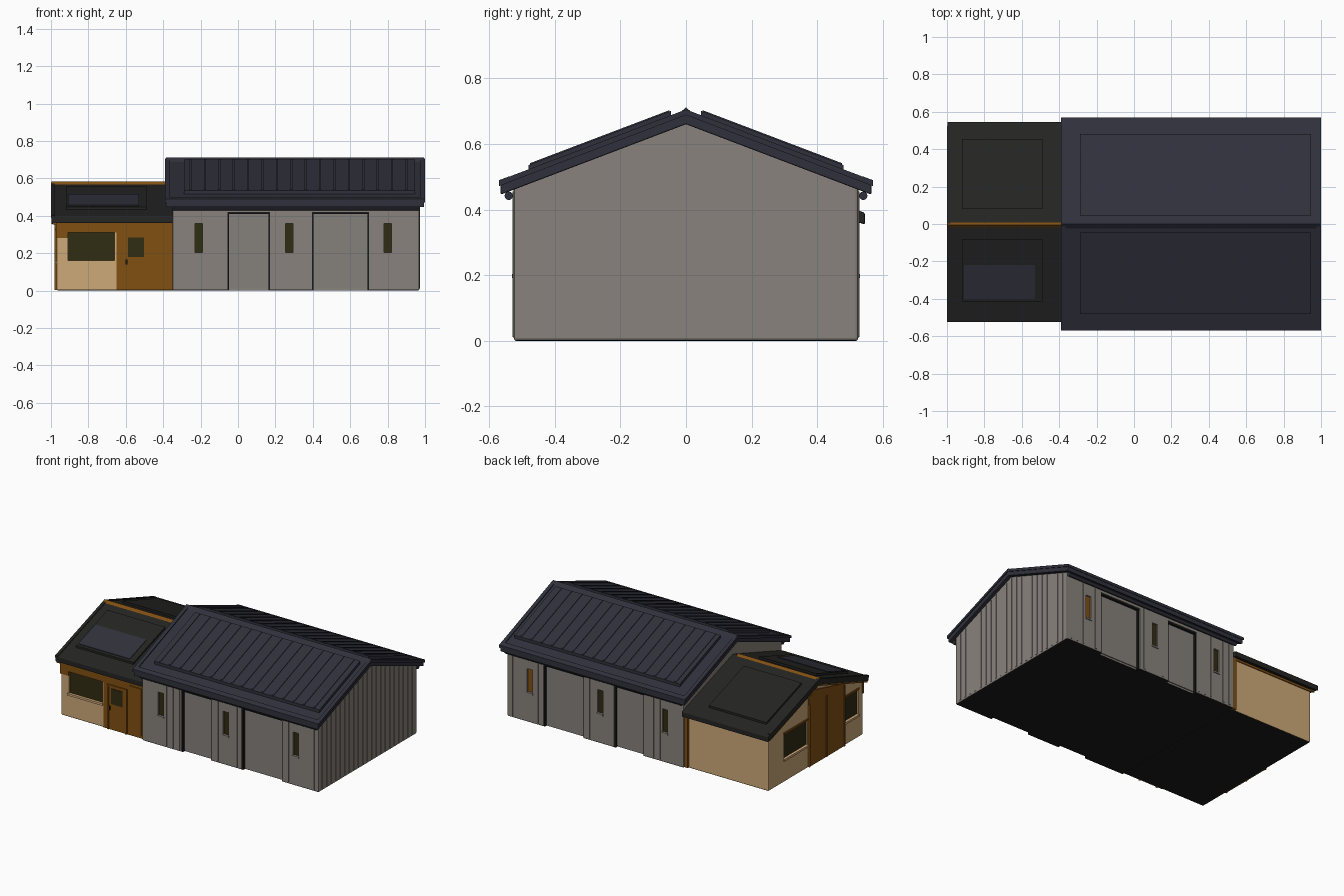
import bpy, bmesh

if "Cube" in bpy.data.objects:
    bpy.data.objects.remove(bpy.data.objects["Cube"], do_unlink=True)


def material(name, r, g, b):
    m = bpy.data.materials.new(name)
    m.use_nodes = True
    m.diffuse_color = (r, g, b, 1)
    bsdf = m.node_tree.nodes["Principled BSDF"]
    bsdf.inputs["Base Color"].default_value = (r, g, b, 1)
    bsdf.inputs["Roughness"].default_value = 0.8
    return m


GREY = material("grey cladding", .25, .225, .2)
DOOR = material("shutter grey", .235, .22, .2)
SLATE = material("slate blue roof", .03, .03, .045)
BLACK = material("charcoal roof", .018, .018, .017)
TAN = material("tan render", .62, .4, .19)
BROWN = material("brown timber", .22, .08, .006)
GLASS = material("dark olive glass", .03, .025, .006)
BASE = material("black base", .01, .01, .012)


def prism(name, profile, x0, x1, mat, bevel=0):
    """Extrude a y-z profile along x."""
    bm = bmesh.new()
    face = bm.faces.new([bm.verts.new((x0, y, z)) for y, z in profile])
    ext = bmesh.ops.extrude_face_region(bm, geom=[face])["geom"]
    moved = [v for v in ext if isinstance(v, bmesh.types.BMVert)]
    bmesh.ops.translate(bm, vec=(x1 - x0, 0, 0), verts=moved)
    bmesh.ops.recalc_face_normals(bm, faces=bm.faces)
    if bevel:
        bmesh.ops.bevel(bm, geom=bm.edges[:], offset=bevel, segments=2,
                        affect='EDGES', profile=.5)
    me = bpy.data.meshes.new(name)
    bm.to_mesh(me)
    bm.free()
    me.materials.append(mat)
    ob = bpy.data.objects.new(name, me)
    bpy.context.collection.objects.link(ob)
    return ob


def box(name, x0, x1, y0, y1, z0, z1, mat, bevel=0):
    return prism(name, [(y0, z0), (y1, z0), (y1, z1), (y0, z1)], x0, x1, mat, bevel)


def gable(half, eave, ridge):
    return [(-half, 0), (half, 0), (half, eave), (0, ridge), (-half, eave)]


def chevron(y0, y1, ridge, slope, thick):
    top = [(y0, ridge + slope * y0), (0, ridge), (y1, ridge - slope * y1)]
    return top + [(y, z - thick) for y, z in reversed(top)]


def on_slope(name, s, ya, yb, ridge, slope, height, x0, x1, mat):
    """Raised plate lying on one roof slope, on side s."""
    za, zb = ridge - slope * ya, ridge - slope * yb
    return prism(name, [(s * ya, za - .01), (s * yb, zb - .01),
                        (s * yb, zb + height), (s * ya, za + height)], x0, x1, mat)


def cut(body, *limits):
    cutter = box("cutter", *limits, None)
    mod = body.modifiers.new("opening", 'BOOLEAN')
    mod.operation, mod.solver, mod.object = 'DIFFERENCE', 'EXACT', cutter
    bpy.context.view_layer.objects.active = body
    bpy.ops.object.modifier_apply(modifier=mod.name)
    bpy.data.objects.remove(cutter, do_unlink=True)


def paint_underside(body):
    body.data.materials.append(BASE)
    slot = len(body.data.materials) - 1
    for p in body.data.polygons:
        if p.normal.z < -.9 and p.center.z < .01:
            p.material_index = slot


# Hall body with recessed shutters and slit windows on both long sides
W = .525
hall = prism("hall_walls", gable(W, .475, .675), -.35, .97, GREY, .008)
doors = [(-.055, .17), (.395, .70)]
slits = [(-.23, -.19), (.255, .295), (.78, .82)]
for s, side in ((-1, "front"), (1, "back")):
    def span(a, b):
        return sorted((s * a, s * b))
    for a, b in doors:
        cut(hall, a, b, *span(W - .025, W + .1), -.1, .42)
        box(side + "_shutter", a + .01, b - .01, *span(W - .035, W - .019), .012, .41, DOOR)
        for x in (a, b - .008):
            box(side + "_shutter_jamb", x, x + .008, *span(W - .03, W - .006), 0, .42, BASE)
        box(side + "_shutter_head", a, b, *span(W - .03, W - .004), .41, .42, BASE)
    for i, (a, b) in enumerate(slits):
        cut(hall, a, b, *span(W - .014, W + .1), .2, .36)
        brown = s > 0 and i == 2
        box(side + "_slit_window", a, b, *span(W - .02, W - .01), .2, .36,
            BROWN if brown else GLASS)
        box(side + "_slit_sill", a - .004, b + .004, *span(W - .01, W + .006), .192, .203, GREY)
    # Vertical cladding ribs between the openings
    x = -.32
    while x < .95:
        if not any(a - .016 < x < b + .012 for a, b in doors + slits):
            box(side + "_cladding_rib", x, x + .012, *span(W - .005, W + .003), .012, .455, GREY)
        x += .048
paint_underside(hall)

# Cladding ribs on the end wall, rising to the gable
for i in range(-10, 11):
    y = i * .048
    box("end_cladding_rib", .965, .973, y - .006, y + .006, .012, .655 - .38 * abs(y), GREY)

# Hall roof, with raised ribbed sheets, ridge cap and gutters
R, K = .698, .38
prism("hall_roof", chevron(-.565, .565, R, K, .038), -.385, .995, SLATE, .004)
prism("hall_ridge_cap", [(-.03, R - .014), (0, R + .014), (.03, R - .014)], -.385, .995, SLATE)
for s in (-1, 1):
    on_slope("hall_roof_sheet", s, .045, .48, R, K, .02, -.29, .945, SLATE)
    for i in range(16):
        x = -.26 + i * .077
        on_slope("hall_roof_rib", s, .05, .475, R, K, .024, x, x + .012, SLATE)
    for x in (-.39, .975):
        on_slope("hall_bargeboard", s, 0, .57, R, K, .007, x, x + .025, SLATE)
    on_slope("hall_eave_lip", s, .54, .57, R, K, .008, -.39, 1, SLATE)
    bpy.ops.mesh.primitive_cylinder_add(vertices=12, radius=.013, depth=1.32,
                                        location=(.31, s * .54, .442),
                                        rotation=(0, 1.5708, 0))
    gutter = bpy.context.object
    gutter.name = "hall_gutter"
    gutter.data.materials.append(SLATE)
    bpy.ops.object.shade_smooth_by_angle()

# Office annex body
H = .505
office = prism("office_walls", gable(H, .37, .545), -.97, -.34, TAN, .008)
cut(office, -.91, -.66, -.7, -H + .015, .16, .31)
cut(office, -1.1, -.955, .09, .34, .155, .325)
cut(office, -1.1, -.955, -.455, -.3, .155, .325)
paint_underside(office)

# Office glazing and pale sills
box("front_window", -.91, -.66, -H + .01, -H + .02, .16, .31, GLASS)
box("front_window_sill", -.92, -.655, -H - .008, -H + .01, .148, .162, TAN)
for a, b in ((.09, .34), (-.455, -.3)):
    box("end_window", -.96, -.95, a, b, .155, .325, GLASS)
    box("end_window_sill", -.978, -.96, a - .005, b + .005, .143, .157, TAN)
    box("end_window_head", -.975, -.96, a - .005, b + .005, .322, .335, BROWN)

# Brown timber cladding and trim
box("front_timber", -.65, -.34, -H - .006, -H + .01, .004, .365, BROWN)
box("front_timber_band", -.972, -.64, -H - .006, -H + .01, .31, .365, BROWN)
box("front_corner_timber", -.974, -.91, -H - .004, -H + .01, .28, .32, BROWN)
box("back_corner_timber", -.375, -.34, H - .01, H + .012, .004, .365, BROWN)
box("back_eave_timber", -.972, -.34, H - .01, H + .006, .352, .37, BROWN)
prism("end_timber", [(-.3, .004), (.08, .004), (.08, .475), (0, .5), (-.3, .425)],
      -.977, -.96, BROWN)
for y in (-.3, -.11, .07):
    box("end_timber_batten", -.982, -.97, y, y + .01, .004, .42, BROWN)

# Entrance door with frame, glass and handle
for x in (-.618, -.482):
    box("door_jamb", x, x + .012, -H - .014, -H, .004, .305, BROWN)
box("door_head", -.618, -.47, -H - .014, -H, .295, .307, BROWN)
box("door_leaf", -.604, -.484, -H - .01, -H, .012, .293, BROWN)
box("door_glass", -.588, -.502, -H - .013, -H, .18, .285, GLASS)
box("door_handle", -.602, -.592, -H - .02, -H, .14, .165, BASE)
box("entrance_side_panel", -.455, -.365, -H - .012, -H, .02, .34, BROWN)

# Office roof with raised sheets, skylight and brown ridge
R2, K2 = .573, .335
prism("office_roof", chevron(-.525, .545, R2, K2, .036), -.998, -.35, BLACK, .004)
prism("office_ridge_cap", [(-.022, R2 - .01), (-.005, R2 + .011), (.012, R2 - .006)],
      -.998, -.385, BROWN)
for s, low in ((-1, .415), (1, .455)):
    on_slope("office_roof_sheet", s, .08, low, R2, K2, .014, -.92, -.49, BLACK)
    on_slope("office_bargeboard", s, 0, .525, R2, K2, .005, -1, -.98, BLACK)
    on_slope("office_barge_trim", s, .01, .52, R2 - .036, K2, .004, -.992, -.97, BROWN)
on_slope("skylight", -1, .22, .4, R2, K2, .018, -.91, -.53, SLATE)
